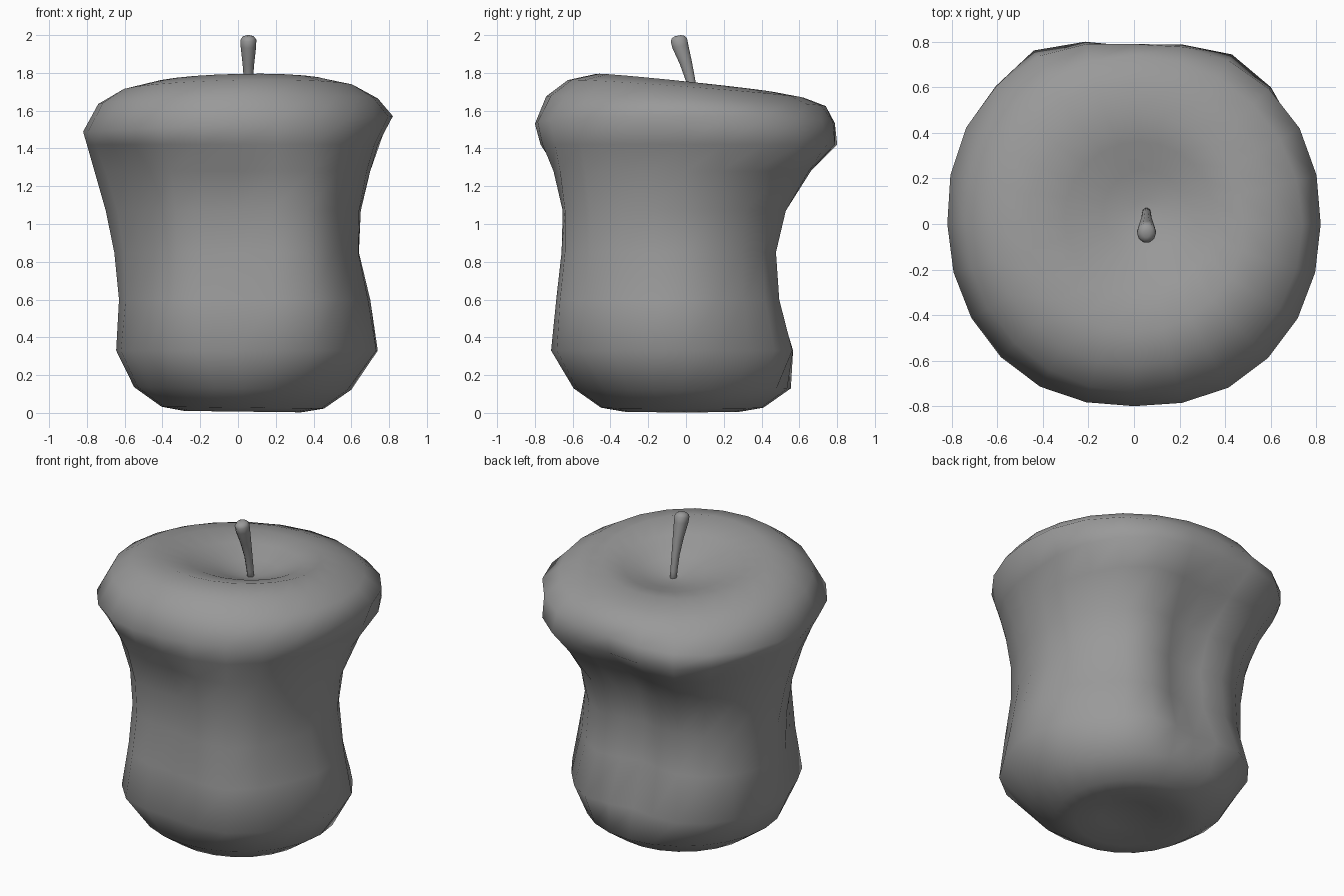
import bpy, bmesh, math
from mathutils import Vector

if "Cube" in bpy.data.objects:
    bpy.data.objects.remove(bpy.data.objects["Cube"])

SEG = 24

grey = bpy.data.materials.new("dark_grey")
grey.diffuse_color = (.32, .32, .32, 1)
grey.use_nodes = True
grey.node_tree.nodes["Principled BSDF"].inputs["Base Color"].default_value = grey.diffuse_color


def loft(name, rings):
    """Skin a stack of closed rings and cap both ends."""
    bm = bmesh.new()
    rows = [[bm.verts.new(p) for p in r] for r in rings]
    n = len(rows[0])
    for a, b in zip(rows, rows[1:]):
        for i in range(n):
            j = (i + 1) % n
            bm.faces.new((a[i], a[j], b[j], b[i]))
    bm.faces.new(rows[0][::-1])
    bm.faces.new(rows[-1])
    bmesh.ops.recalc_face_normals(bm, faces=bm.faces)
    for f in bm.faces:
        f.smooth = True
    me = bpy.data.meshes.new(name)
    bm.to_mesh(me)
    bm.free()
    me.materials.append(grey)
    ob = bpy.data.objects.new(name, me)
    bpy.context.collection.objects.link(ob)
    return ob


def smooth_radius(radii, t):
    """Periodic Catmull-Rom through the radii, t in 0..1."""
    n = len(radii)
    i = int(t * n)
    u = t * n - i
    a, b, c, d = (radii[(i + k) % n] for k in (-1, 0, 1, 2))
    return b + 0.5 * u * (c - a + u * (2*a - 5*b + 4*c - d + u * (3*(b - c) + d - a)))


def ring(z, radii, tilt=0.0, cx=0.0, cy=0.0, xtilt=0.0):
    pts = []
    for k in range(SEG):
        ang = 2 * math.pi * k / SEG
        r = smooth_radius(radii, k / SEG)
        x, y = cx + r * math.cos(ang), cy + r * math.sin(ang)
        pts.append((x, y, z + tilt * y + xtilt * x))
    return pts


# bitten wall: height, then radii every 30 degrees starting at +x, going to +y
wall = [
    (0.33, [.74, .67, .65, .54, .65, .67, .645, .65, .72, .69, .79, .77]),
    (0.60, [.70, .61, .57, .445, .56, .63, .63, .61, .68, .65, .77, .72]),
    (0.85, [.64, .59, .55, .43, .54, .63, .655, .60, .65, .62, .74, .68]),
    (1.07, [.65, .62, .61, .48, .60, .66, .70, .62, .66, .61, .74, .68]),
    (1.28, [.70, .72, .75, .63, .75, .74, .76, .69, .71, .68, .77, .72]),
    (1.42, [.74, .82, .86, .78, .88, .82, .80, .77, .78, .77, .80, .77]),
    (1.53, [.82, .84, .83, .79, .85, .85, .82, .825, .825, .80, .83, .83]),
]
# base with a shallow hollow, then wall, then tilted crown with the stem dip
rings = [ring(z, [r], 0, .025, -.02, -.012)
         for z, r in ((.05, .04), (.04, .16), (.007, .31), (.028, .43), (.13, .575))]
rings += [ring(z, r, xtilt=.05 if z > 1.5 else 0) for z, r in wall]
for z, r, tilt, c in ((1.65, .74, -.035, 0), (1.715, .625, -.075, 0), (1.745, .48, -.105, .1),
                      (1.71, .33, -.11, .5), (1.655, .18, -.1, .9), (1.615, .05, -.05, 1)):
    rings.append(ring(z, [r], tilt, .05 * c, .06 * c, .02))
loft("apple_core", rings)

# leaning stem, flared at the tip
axis = Vector((0, -.2, 1)).normalized()
side = Vector((1, 0, 0))
up = axis.cross(side)
stem = []
for y, z, r in ((.055, 1.56, .019), (.045, 1.65, .02), (.027, 1.75, .023), (.0, 1.85, .031),
                (-.03, 1.94, .041), (-.038, 1.975, .042), (-.042, 1.99, .032), (-.044, 1.997, .015)):
    c = Vector((.055, y, z))
    stem.append([c + r * (side * math.cos(a) + up * 1.1 * math.sin(a))
                 for a in (2 * math.pi * k / 10 for k in range(10))])
loft("stem", stem)
